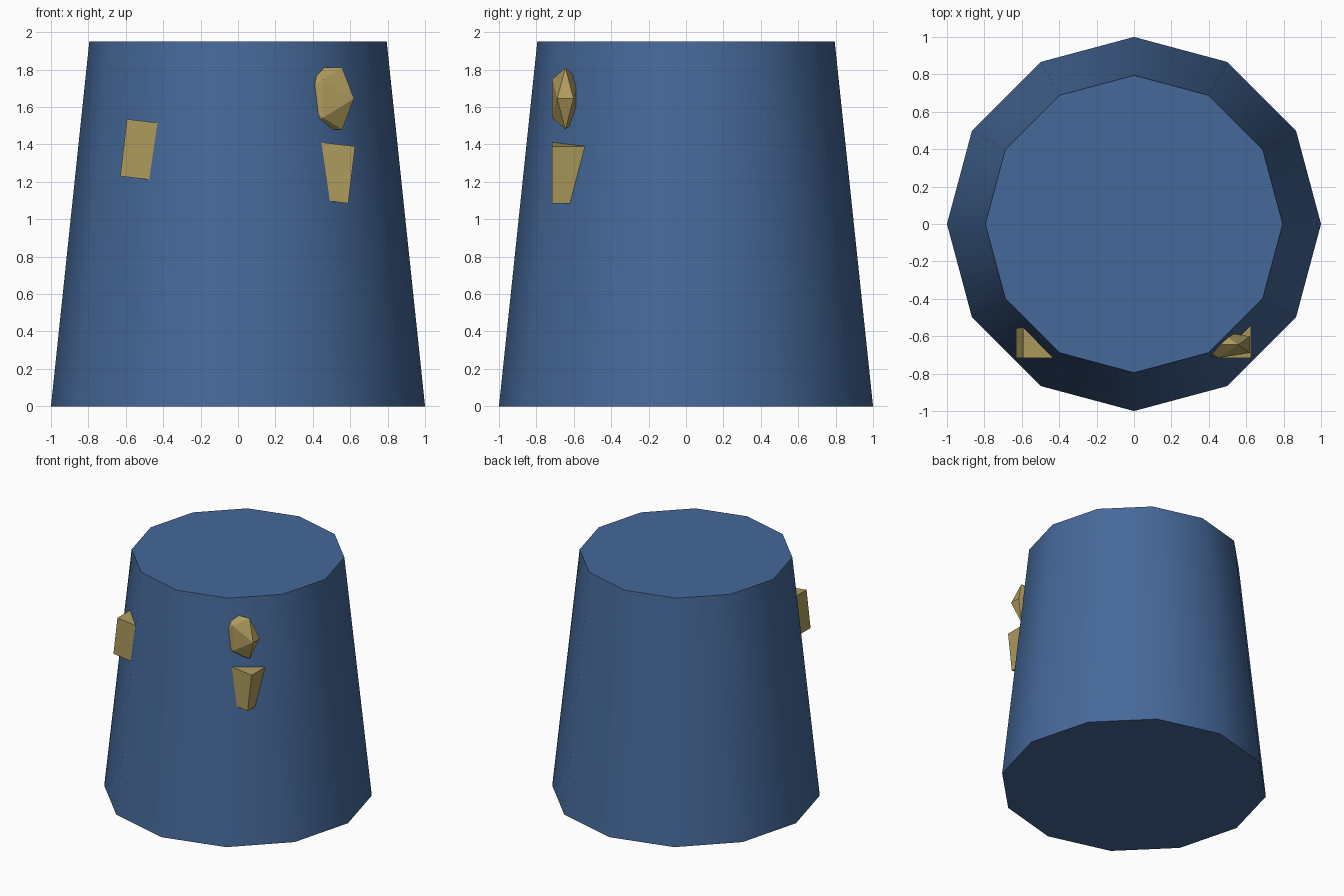
import bpy, bmesh
from math import radians, sqrt

if "Cube" in bpy.data.objects:
    bpy.data.objects.remove(bpy.data.objects["Cube"])


def material(name, rgb):
    m = bpy.data.materials.new(name)
    m.diffuse_color = (*rgb, 1)
    m.use_nodes = True
    m.node_tree.nodes["Principled BSDF"].inputs["Base Color"].default_value = m.diffuse_color
    return m


blue = material("blue", (0.06, 0.14, 0.32))
gold = material("gold", (0.43, 0.33, 0.11))

# Tapered twelve-sided body with smooth sides and flat caps
HEIGHT = 1.95
bpy.ops.mesh.primitive_cone_add(vertices=12, radius1=1.0, radius2=0.795,
                                depth=HEIGHT, location=(0, 0, HEIGHT / 2))
body = bpy.context.object
body.name = "tapered_body"
body.data.materials.append(blue)
bpy.ops.object.shade_smooth_by_angle(angle=radians(40))

# Tilted bar sunk in the front, only its two ends stick out
bpy.ops.mesh.primitive_cube_add(size=1, location=(-0.002, -0.565, 1.31),
                                rotation=(0, radians(6.8), 0))
bar = bpy.context.object
bar.name = "tilted_bar"
bar.scale = (1.228, 0.305, 0.307)
bar.data.materials.append(gold)

# Faceted stud: an icosahedron flattened front to back
phi = (1 + sqrt(5)) / 2
bm = bmesh.new()
for a in (-1, 1):
    for b in (-phi, phi):
        for co in ((a, 0, b), (0, b, a), (b, a, 0)):
            # keep horizontal edges at the top and bottom
            bm.verts.new(co)
bmesh.ops.convex_hull(bm, input=bm.verts[:])
bmesh.ops.recalc_face_normals(bm, faces=bm.faces[:])
mesh = bpy.data.meshes.new("faceted_stud")
bm.to_mesh(mesh)
bm.free()
stud = bpy.data.objects.new("faceted_stud", mesh)
bpy.context.collection.objects.link(stud)
# x: long edge pair runs along y at the side tips
stud.location = (0.455, -0.645, 1.645)
r = 0.194 / sqrt(1 + phi * phi)
stud.scale = (r, r * 0.43, r)
for v in mesh.vertices:
    x, y, z = v.co
    v.co = (x, y, z)
mesh.materials.append(gold)
